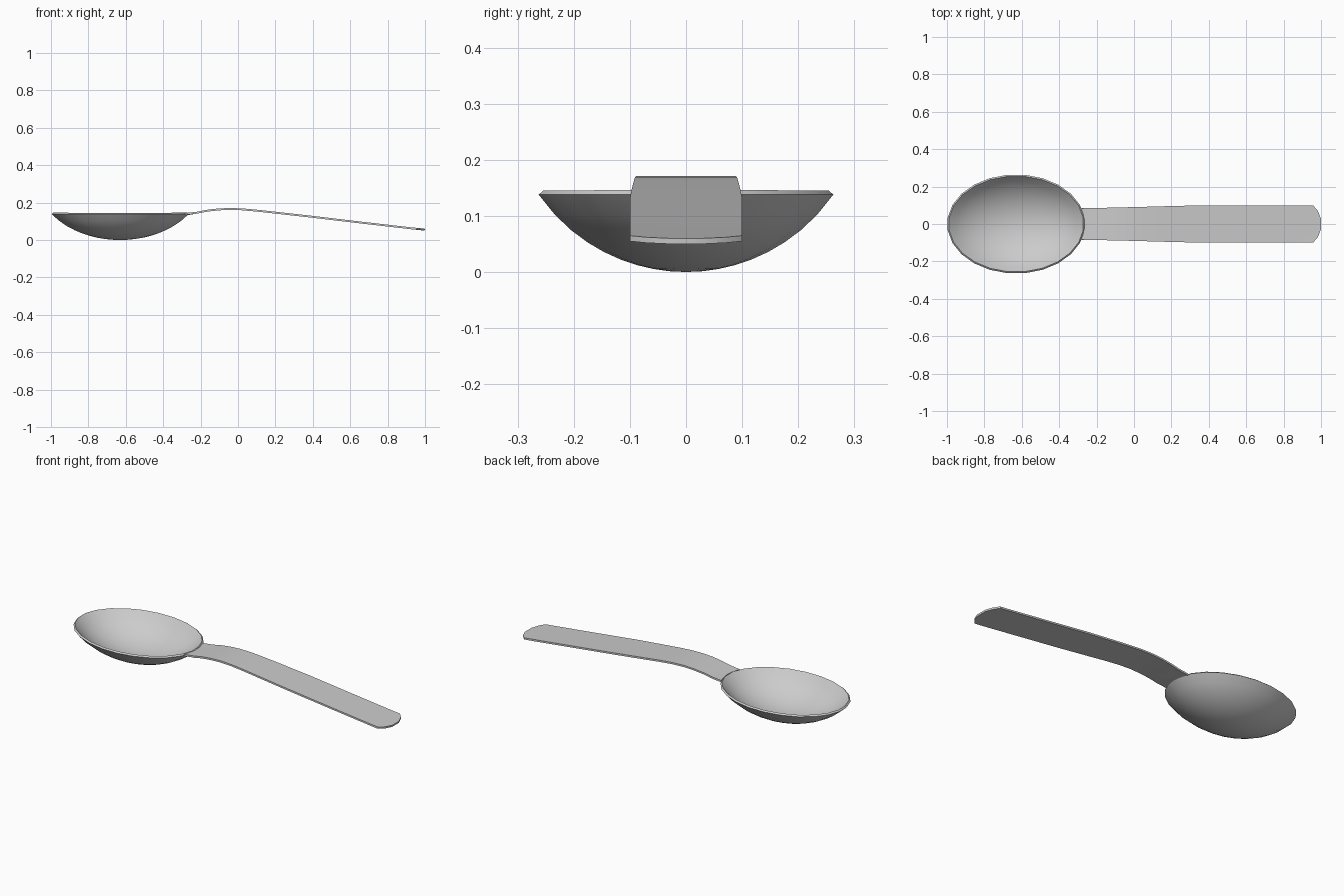
import bpy, bmesh, math

if "Cube" in bpy.data.objects:
    bpy.data.objects.remove(bpy.data.objects["Cube"])

CX, RX, RY, RIM = -0.63, 0.369, 0.265, 0.138   # bowl centre, radii, outer rim height
SEG, RINGS = 24, 9


def finish(name, bm, thickness, offset, angle):
    bmesh.ops.recalc_face_normals(bm, faces=bm.faces)
    bm.normal_update()
    # make the open sheet face upward
    if sum(f.normal.z * f.calc_area() for f in bm.faces) < 0:
        bmesh.ops.reverse_faces(bm, faces=bm.faces)
    me = bpy.data.meshes.new(name)
    bm.to_mesh(me)
    bm.free()
    ob = bpy.data.objects.new(name, me)
    bpy.context.collection.objects.link(ob)
    mod = ob.modifiers.new("thickness", 'SOLIDIFY')
    mod.thickness = thickness
    mod.offset = offset
    bpy.ops.object.select_all(action='DESELECT')
    ob.select_set(True)
    bpy.context.view_layer.objects.active = ob
    bpy.ops.object.modifier_apply(modifier=mod.name)
    bpy.ops.object.shade_smooth_by_angle(angle=math.radians(angle))
    return ob


# Bowl: elliptical rings following a circular-arc depth profile
bm = bmesh.new()
R = (RY ** 2 + RIM ** 2) / (2 * RIM)
centre = bm.verts.new((CX, 0, 0))
prev = None
for i in range(1, RINGS + 1):
    r = i / RINGS
    z = R - math.sqrt(R * R - (r * RY) ** 2)
    ring = []
    for j in range(SEG):
        a = 2 * math.pi * (j + 0.5) / SEG
        ring.append(bm.verts.new((CX + RX * r * math.cos(a), RY * r * math.sin(a), z)))
    for j in range(SEG):
        k = (j + 1) % SEG
        if prev:
            bm.faces.new((prev[j], ring[j], ring[k], prev[k]))
        else:
            bm.faces.new((centre, ring[j], ring[k]))
    prev = ring
finish("bowl", bm, 0.011, 1, 40)

# Handle: stations of (x, z of top surface, half width)
stations = [(-0.265, 0.144, 0.084), (-0.22, 0.151, 0.085), (-0.17, 0.161, 0.086),
            (-0.11, 0.168, 0.088), (-0.05, 0.171, 0.089), (0.02, 0.169, 0.091),
            (0.10, 0.162, 0.093), (0.20, 0.151, 0.096), (0.38, 0.131, 0.1),
            (0.66, 0.098, 0.1), (0.93, 0.067, 0.1), (0.999, 0.060, 0.1)]
columns = [-1, -0.7, -0.3, 0, 0.3, 0.7, 1]
tip_back = {1: 0.042, 0.7: 0.016, 0.3: 0.0, 0: 0.0}   # rounded end

bm = bmesh.new()
rows = []
for i, (x, z, w) in enumerate(stations):
    row = []
    for c in columns:
        px, pz = x, z
        if i == 0:      # neck follows the bowl rim
            px = CX + (RX - 0.003) * math.sqrt(1 - (c * w / RY) ** 2)
        if i == len(stations) - 1:
            px -= tip_back[abs(c)]
            pz += tip_back[abs(c)] * 0.115
        row.append(bm.verts.new((px, c * w, pz)))
    rows.append(row)
for a, b in zip(rows, rows[1:]):
    for j in range(len(columns) - 1):
        bm.faces.new((a[j], b[j], b[j + 1], a[j + 1]))
finish("handle", bm, 0.010, -1, 40)
